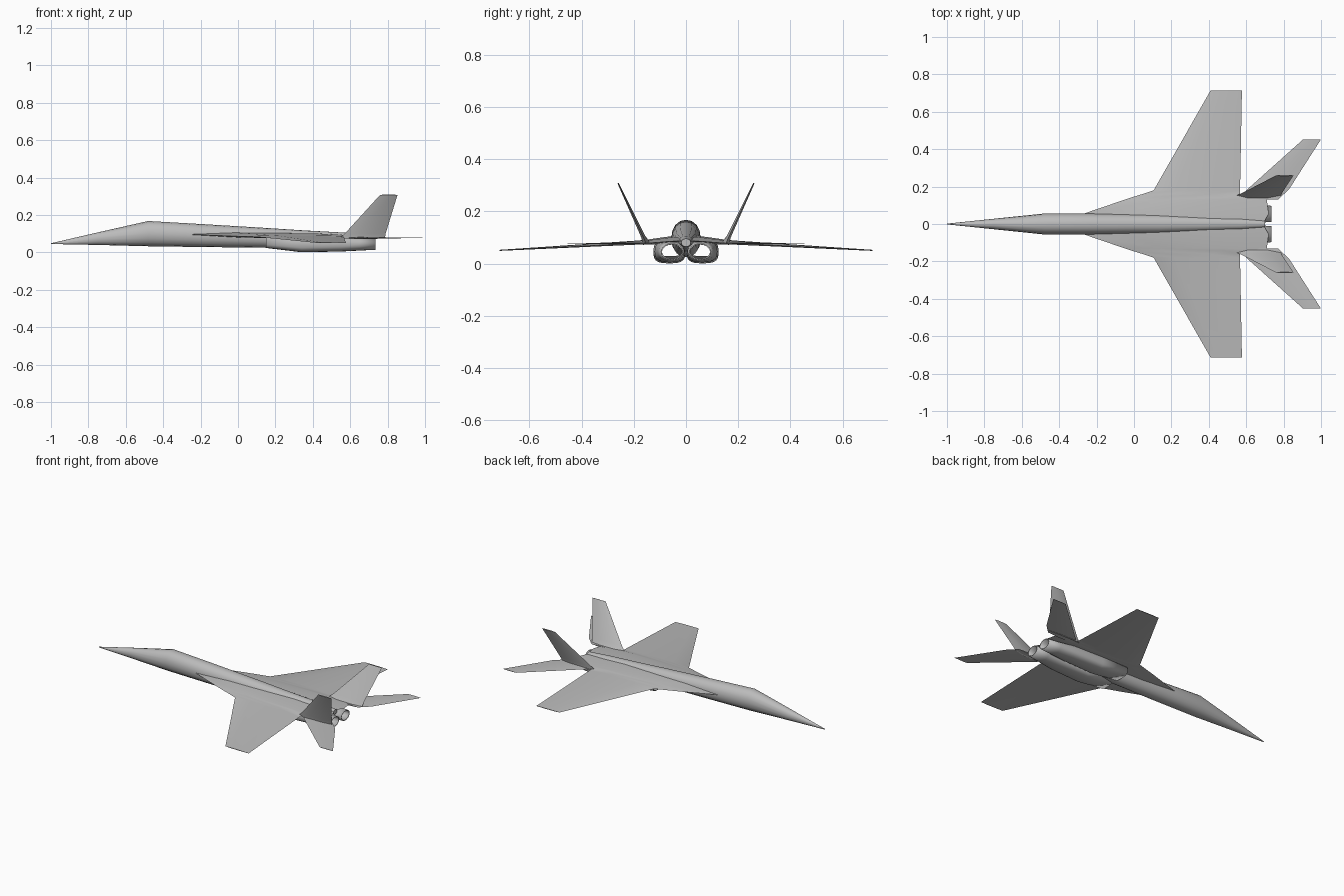
import bpy, bmesh, math
from mathutils import Vector

cube = bpy.data.objects.get("Cube")
if cube:
    bpy.data.objects.remove(cube, do_unlink=True)

# Single grey paint
GREY = (0.5, 0.5, 0.5, 1.0)
paint = bpy.data.materials.new("airframe_grey")
paint.use_nodes = True
paint.diffuse_color = GREY
paint.node_tree.nodes["Principled BSDF"].inputs["Base Color"].default_value = GREY


def loft(name, rings, capped=True, mirror=False, wall=0.0, angle=35):
    """Skin a list of equal-length point rings."""
    bm = bmesh.new()
    rows = [[bm.verts.new(p) for p in ring] for ring in rings]
    n = len(rows[0])
    for a, b in zip(rows, rows[1:]):
        for i in range(n):
            j = (i + 1) % n
            bm.faces.new((a[i], a[j], b[j], b[i]))
    if capped:
        bm.faces.new(rows[0])
        bm.faces.new(rows[-1])
    bmesh.ops.recalc_face_normals(bm, faces=bm.faces[:])
    mesh = bpy.data.meshes.new(name)
    bm.to_mesh(mesh)
    bm.free()
    mesh.materials.append(paint)
    obj = bpy.data.objects.new(name, mesh)
    bpy.context.collection.objects.link(obj)
    bpy.ops.object.select_all(action='DESELECT')
    obj.select_set(True)
    bpy.context.view_layer.objects.active = obj
    bpy.ops.object.shade_smooth_by_angle(angle=math.radians(angle))
    if wall:
        mod = obj.modifiers.new("wall", 'SOLIDIFY')
        mod.thickness = wall
        mod.offset = -1
    if mirror:
        mod = obj.modifiers.new("mirror", 'MIRROR')
        mod.use_axis = (False, True, False)
        mod.use_mirror_merge = False
    return obj


def oval(x, y0, y1, z0, z1, n, power=1.0, rake=0.0):
    """Ring across the x axis; power below 1 squares it, rake pulls the top forward."""
    pts = []
    for i in range(n):
        t = 2 * math.pi * i / n
        c, s = math.cos(t), math.sin(t)
        c = math.copysign(abs(c) ** power, c)
        s = math.copysign(abs(s) ** power, s)
        pts.append((x - rake * s, (y0 + y1) / 2 + c * (y1 - y0) / 2,
                    (z0 + z1) / 2 + s * (z1 - z0) / 2))
    return pts


def blade(name, stations, normal):
    """Thin sharp-edged surface from (leading point, trailing point, thickness)."""
    normal = Vector(normal).normalized()
    rings = []
    for lead, trail, thick in stations:
        a, b = Vector(lead), Vector(trail)
        off = normal * thick / 2
        p, q = a.lerp(b, 0.25), a.lerp(b, 0.7)
        rings.append([a, p + off, q + off, b, q - off, p - off])
    return loft(name, rings, mirror=True, angle=30)


# Fuselage: x, half width, bottom, top
body = [(-1.0, .002, .045, .049), (-.75, .028, .040, .107), (-.48, .056, .033, .168),
        (-.2, .056, .029, .152), (.15, .050, .025, .131), (.35, .040, .045, .118),
        (.57, .030, .058, .106), (.70, .018, .065, .096)]
loft("fuselage", [oval(x, -w, w, lo, hi, 16, 0.95) for x, w, lo, hi in body], angle=40)

# Engine ducts: open from the intake to the round nozzle
duct = [(.15, .006, .122, .024, .088, .65), (.34, .002, .125, .001, .090, .65),
        (.55, .003, .120, .005, .088, .75), (.65, .006, .108, .010, .082, .9),
        (.735, .011, .097, .014, .078, 1.0)]
loft("engine_ducts", [oval(x, a, b, lo, hi, 20, p) for x, a, b, lo, hi, p in duct],
     capped=False, mirror=True, wall=.005, angle=45)

# Wings with leading-edge extensions and the rear deck over the engines
blade("wings", [
    ((-.27, 0, .096), (.69, 0, .088), .024),
    ((-.27, .055, .096), (.72, .055, .086), .024),
    ((-.05, .13, .088), (.71, .13, .080), .018),
    ((.012, .15, .086), (.69, .14, .080), .016),
    ((.045, .16, .085), (.567, .16, .080), .016),
    ((.105, .18, .083), (.567, .18, .079), .014),
    ((.41, .715, .052), (.577, .715, .050), .003)], (0, 0, 1))

# Tailplanes
blade("tailplanes", [
    ((.56, .13, .078), (.77, .13, .078), .008),
    ((.60, .18, .078), (.83, .187, .078), .007),
    ((.905, .453, .078), (1.0, .453, .078), .002)], (0, 0, 1))

# Canted fins with a thicker root
blade("fins", [
    ((.545, .152, .078), (.785, .152, .076), .028),
    ((.575, .164, .105), (.790, .164, .103), .016),
    ((.76, .260, .308), (.853, .260, .308), .005)], (0, .91, -.42))
